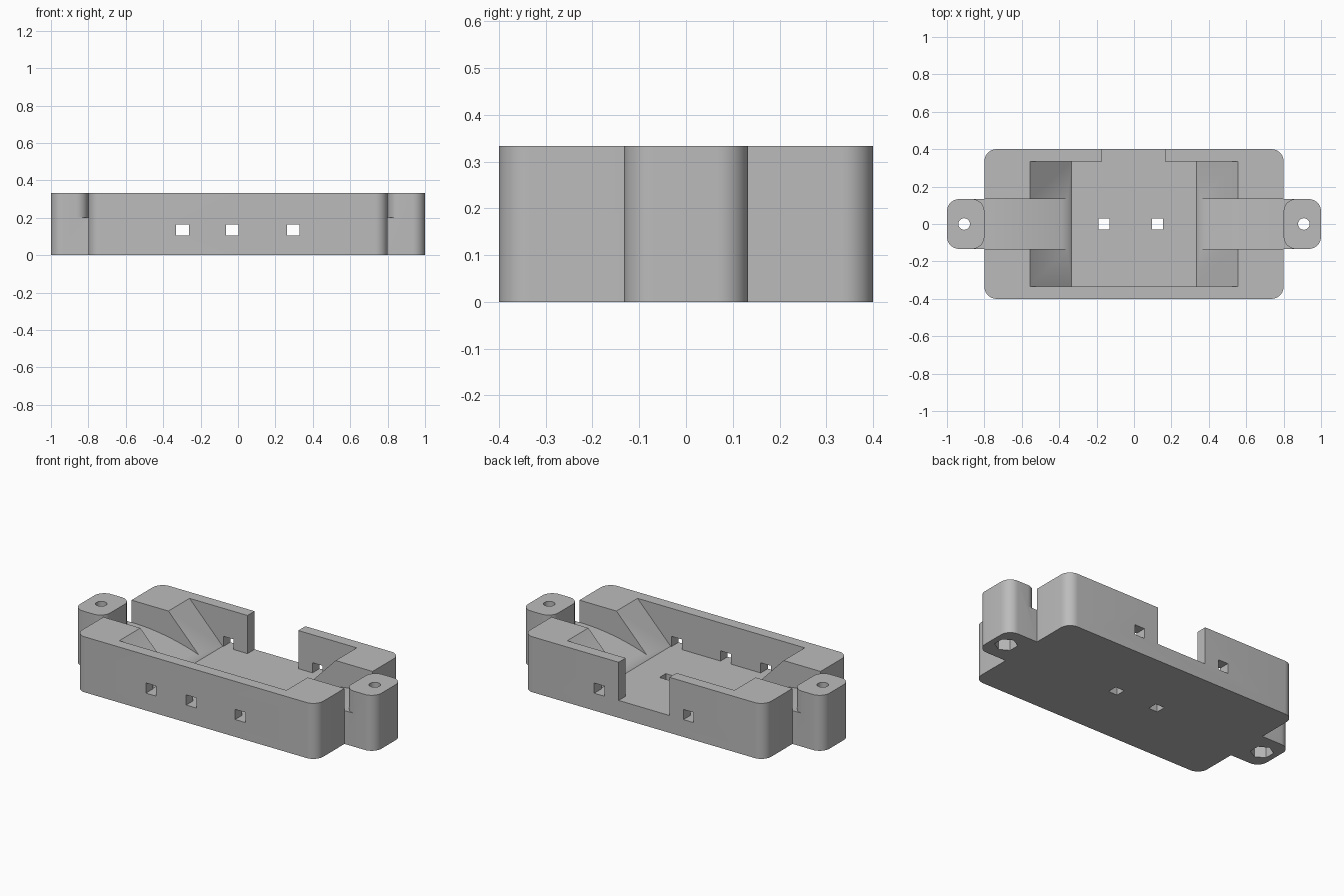
import bpy, bmesh
from math import cos, sin, pi, radians
from mathutils import Vector

cube = bpy.data.objects.get("Cube")
if cube:
    bpy.data.objects.remove(cube, do_unlink=True)

HEIGHT, FLOOR, SLOT = 0.333, 0.104, 0.2
BODY_X, BODY_Y, EAR_X, EAR_Y = 0.8, 0.4, 1.0, 0.133
R = 0.065

grey = bpy.data.materials.new("light grey")
grey.use_nodes = True
colour = (0.5, 0.5, 0.5, 1)
grey.diffuse_color = colour
grey.node_tree.nodes["Principled BSDF"].inputs["Base Color"].default_value = colour


def prism(name, profile, low, high, axis="z"):
    """Extrude a 2D profile along z, or an x-z profile along y."""
    bm = bmesh.new()
    place = (lambda a, b: (a, b, low)) if axis == "z" else (lambda a, b: (a, low, b))
    face = bm.faces.new([bm.verts.new(place(a, b)) for a, b in profile])
    moved = bmesh.ops.extrude_face_region(bm, geom=[face])["geom"]
    step = Vector((0, 0, high - low)) if axis == "z" else Vector((0, high - low, 0))
    bmesh.ops.translate(bm, vec=step, verts=[g for g in moved if isinstance(g, bmesh.types.BMVert)])
    bmesh.ops.recalc_face_normals(bm, faces=bm.faces)
    mesh = bpy.data.meshes.new(name)
    bm.to_mesh(mesh)
    bm.free()
    mesh.materials.append(grey)
    obj = bpy.data.objects.new(name, mesh)
    bpy.context.collection.objects.link(obj)
    return obj


def arc(cx, cy, r, start, end, steps=10):
    angles = [radians(start + (end - start) * i / steps) for i in range(steps + 1)]
    return [(cx + r * cos(a), cy + r * sin(a)) for a in angles]


def rect(x0, x1, y0, y1):
    return [(x0, y0), (x1, y0), (x1, y1), (x0, y1)]


def ring(cx, r, sides, turn=0):
    return [(cx + r * cos(turn + 2 * pi * i / sides), r * sin(turn + 2 * pi * i / sides))
            for i in range(sides)]


def cut(target, cutter):
    cutter.hide_render = True
    mod = target.modifiers.new("cut", "BOOLEAN")
    mod.operation, mod.solver, mod.object = "DIFFERENCE", "EXACT", cutter
    bpy.context.view_layer.objects.active = target
    bpy.ops.object.modifier_apply(modifier=mod.name)
    bpy.data.objects.remove(cutter, do_unlink=True)


# Outline of the body with its two mounting ears, from one quarter
quarter = (arc(EAR_X - R, EAR_Y - R, R, 0, 90) + [(BODY_X, EAR_Y)]
           + arc(BODY_X - R, BODY_Y - R, R, 0, 90))
half = quarter + [(-x, y) for x, y in reversed(quarter)]
housing = prism("housing", half + [(x, -y) for x, y in reversed(half)], 0, HEIGHT)

# Tray with sloping ends
slope = 0.22 / (HEIGHT - FLOOR)
top = 0.335 + slope * (0.45 - FLOOR)
tray = [(-0.335, FLOOR), (0.335, FLOOR), (top, 0.45), (-top, 0.45)]
cut(housing, prism("tray_cutter", tray, -0.333, 0.333, "y"))

# Opening in the back wall
cut(housing, prism("back_opening", rect(-0.17, 0.167, 0.3, 0.5), FLOOR, 0.5))

for side in (-1, 1):
    # Curved cable channel through the end wall
    steps = 14
    curve = [(BODY_X - 0.445 * i / steps, SLOT - 0.075 * (i / steps) ** 2)
             for i in range(steps + 1)]
    channel = [(BODY_X, 0.45)] + curve + [(0.3, 0.126), (0.3, 0.45)]
    cut(housing, prism("channel_cutter", [(side * x, z) for x, z in channel],
                       -EAR_Y, EAR_Y, "y"))

    # Rounded inner corners of the ear above the channel floor
    corner = ([(BODY_X - 0.01, EAR_Y - R), (BODY_X - 0.01, EAR_Y), (BODY_X, EAR_Y),
               (BODY_X, EAR_Y + 0.01), (BODY_X + R, EAR_Y + 0.01)]
              + arc(BODY_X + R, EAR_Y - R, R, 90, 180))
    for flip in (-1, 1):
        cut(housing, prism("corner_cutter", [(side * x, flip * y) for x, y in corner],
                           SLOT, 0.45))

    # Screw hole and hexagonal nut pocket
    cut(housing, prism("screw_hole", ring(side * 0.908, 0.031, 32), -0.1, 0.45))
    cut(housing, prism("nut_pocket", ring(side * 0.908, 0.064, 6, pi / 6), -0.1, 0.1))

# Square holes through the front and back walls
for x in (-0.297, -0.03, 0.295):
    cut(housing, prism("wall_hole", rect(x - 0.034, x + 0.034, FLOOR, 0.165), -0.5, 0.5, "y"))

# Square holes through the floor
for x in (-0.16, 0.125):
    cut(housing, prism("floor_hole", rect(x - 0.03, x + 0.03, -0.03, 0.03), -0.1, 0.2))

bpy.ops.object.select_all(action="DESELECT")
housing.select_set(True)
bpy.context.view_layer.objects.active = housing
bpy.ops.object.shade_smooth_by_angle(angle=radians(30))
